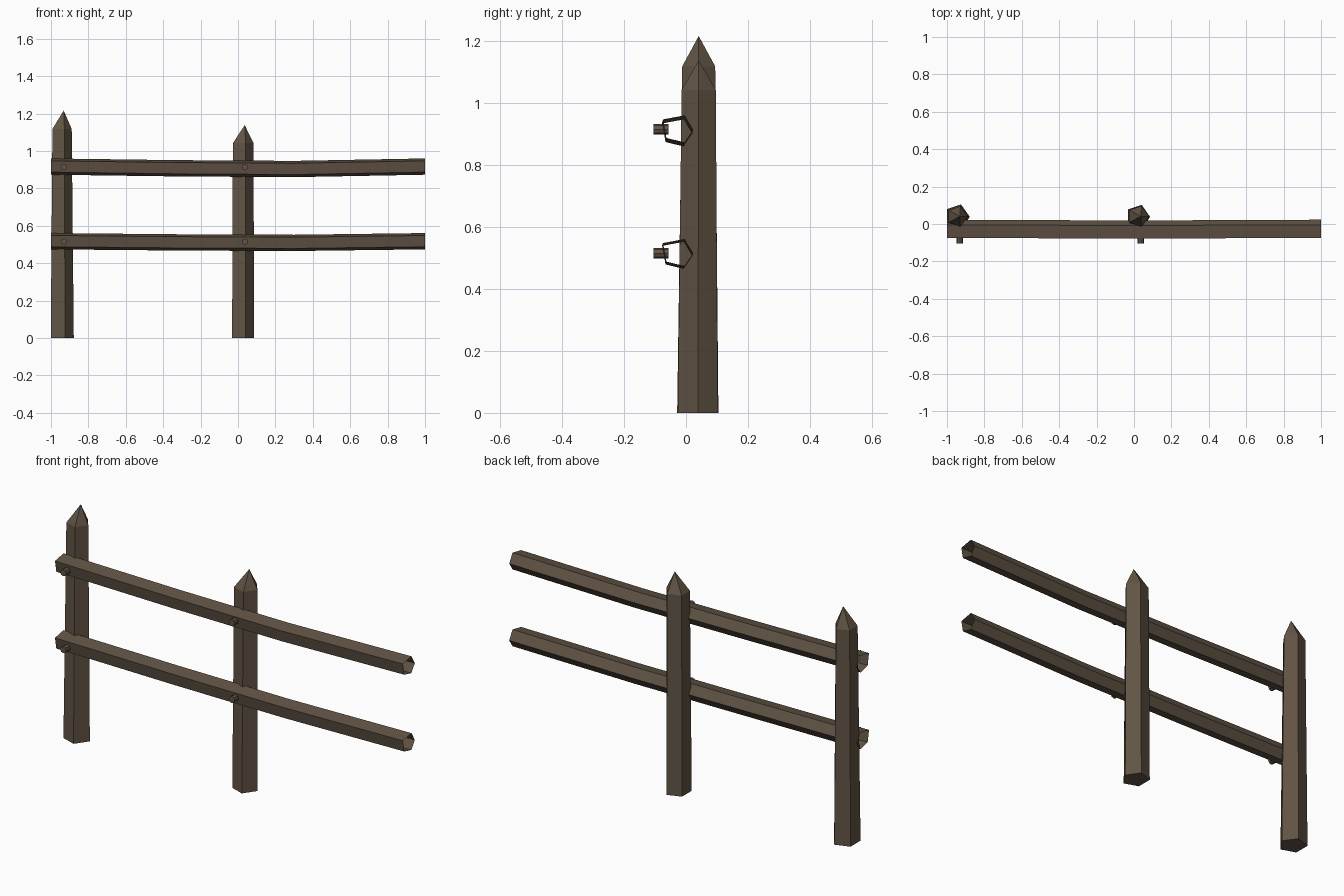
import bpy, bmesh, math

if "Cube" in bpy.data.objects:
    bpy.data.objects.remove(bpy.data.objects["Cube"])

wood = bpy.data.materials.new("weathered_brown_wood")
wood.diffuse_color = (0.120, 0.088, 0.059, 1)
wood.use_nodes = True
wood.node_tree.nodes["Principled BSDF"].inputs["Base Color"].default_value = wood.diffuse_color


def loft(name, rings, cap_start=False, cap_end=False, tip=None):
    """Flat-shaded skin through a list of rings, optionally closed."""
    bm = bmesh.new()
    loops = [[bm.verts.new(p) for p in ring] for ring in rings]
    n = len(loops[0])
    for a, b in zip(loops, loops[1:]):
        for i in range(n):
            j = (i + 1) % n
            bm.faces.new((a[i], a[j], b[j], b[i]))
    if cap_start:
        bm.faces.new(loops[0][::-1])
    if cap_end:
        bm.faces.new(loops[-1])
    if tip:
        t = bm.verts.new(tip)
        for i in range(n):
            bm.faces.new((loops[-1][i], loops[-1][(i + 1) % n], t))
    bmesh.ops.recalc_face_normals(bm, faces=bm.faces)
    mesh = bpy.data.meshes.new(name)
    bm.to_mesh(mesh)
    bm.free()
    mesh.materials.append(wood)
    ob = bpy.data.objects.new(name, mesh)
    bpy.context.collection.objects.link(ob)


def ring5(cx, cy, z, rx, ry):
    return [(cx + rx * math.cos(math.tau * k / 5),
             cy + ry * math.sin(math.tau * k / 5), z) for k in range(5)]


# Five-sided pointed posts: rings are (x, y, z, rx, ry)
loft("left_post", [ring5(-0.946, 0.038, 0, 0.068, 0.070),
                   ring5(-0.946, 0.041, 1.118, 0.057, 0.056)],
     cap_start=True, tip=(-0.932, 0.041, 1.216))
loft("middle_post", [ring5(0.021, 0.038, 0, 0.065, 0.068),
                     ring5(0.022, 0.041, 1.042, 0.061, 0.058)],
     cap_start=True, tip=(0.036, 0.041, 1.138))

# Sagging five-sided rails with open ends: profile is (y, z)
profile = [(0.023, -0.002), (-0.004, 0.044), (-0.074, 0.031),
           (-0.063, -0.029), (-0.005, -0.043)]
for name, z0, sag in (("upper_rail", 0.916, 0.013), ("lower_rail", 0.517, 0.009)):
    stations = [(-1, 0, 0), (-0.33, -0.003, -0.7 * sag),
                (0.3, -0.003, -sag), (1, 0, 0)]
    loft(name, [[(x, y + dy, z0 + z + dz) for y, z in profile]
                for x, dy, dz in stations])

# Round pegs through the rails
for side, x in (("left", -0.931), ("middle", 0.037)):
    for level, z in (("upper", 0.915), ("lower", 0.515)):
        loft(f"{side}_{level}_peg",
             [[(x + 0.017 * math.cos(math.tau * k / 8), y,
                z + 0.017 * math.sin(math.tau * k / 8)) for k in range(8)]
              for y in (-0.057, -0.105)], cap_end=True)
